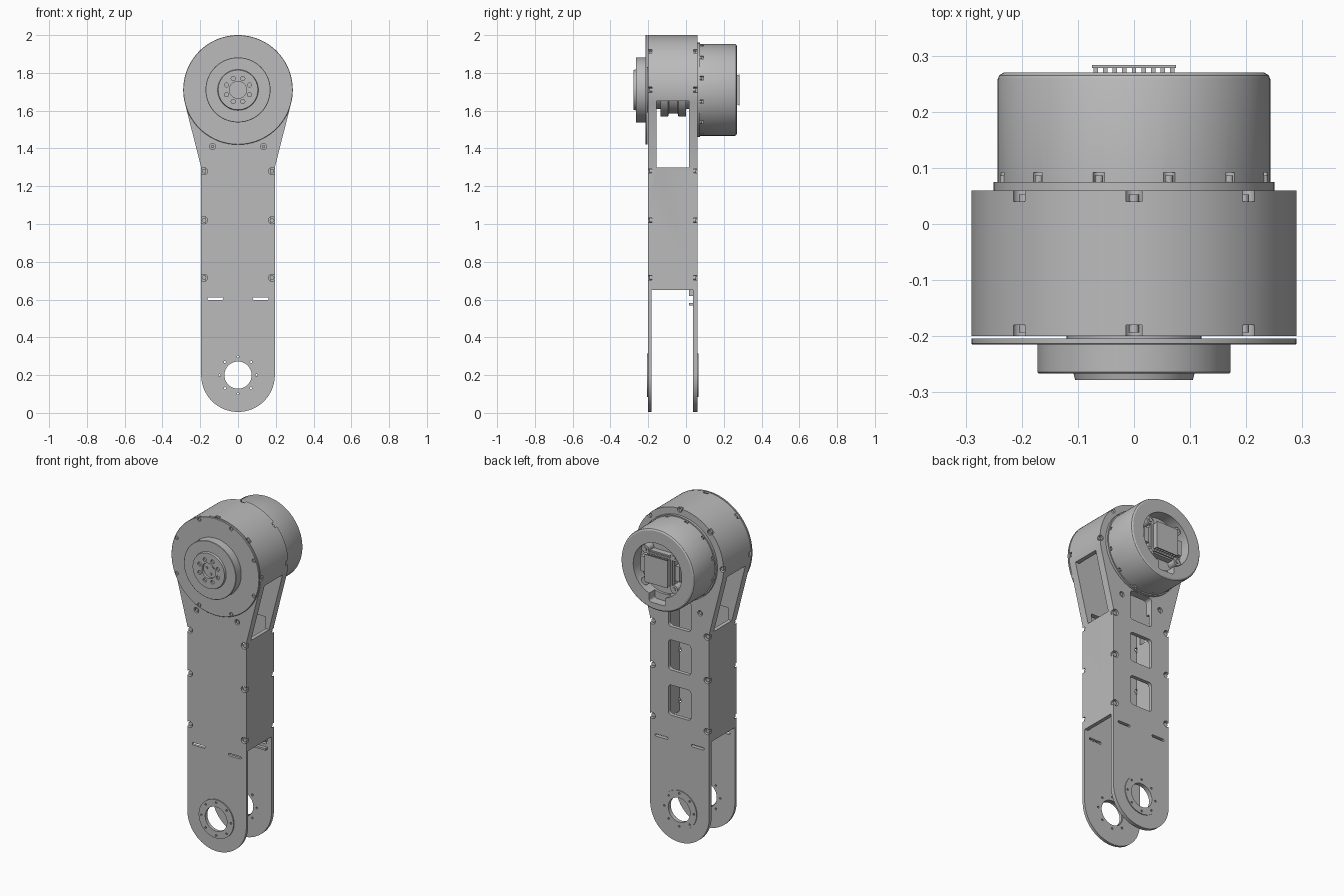
import bpy, bmesh, math
from mathutils import Matrix, Vector

if "Cube" in bpy.data.objects:
    bpy.data.objects.remove(bpy.data.objects["Cube"], do_unlink=True)

grey = bpy.data.materials.new("machined grey")
grey.use_nodes = True
grey.diffuse_color = (0.5, 0.5, 0.5, 1)
grey.node_tree.nodes["Principled BSDF"].inputs["Base Color"].default_value = (0.5, 0.5, 0.5, 1)

HUB = 1.71          # height of the motor axis
FRONT, BACK = -0.2, 0.06
parts = []


def make(name, bm, keep=True):
    bmesh.ops.recalc_face_normals(bm, faces=bm.faces)
    mesh = bpy.data.meshes.new(name)
    bm.to_mesh(mesh)
    bm.free()
    mesh.materials.append(grey)
    obj = bpy.data.objects.new(name, mesh)
    bpy.context.scene.collection.objects.link(obj)
    if keep:
        parts.append(obj)
    return obj


def add_prism(bm, outline, y0, y1):
    """Extrude an x-z outline along y."""
    face = bm.faces.new([bm.verts.new((x, y0, z)) for x, z in outline])
    new = bmesh.ops.extrude_face_region(bm, geom=[face])["geom"]
    verts = [v for v in new if isinstance(v, bmesh.types.BMVert)]
    bmesh.ops.translate(bm, vec=(0, y1 - y0, 0), verts=verts)


def arc(x, z, r, a0, a1, n):
    return [(x + r * math.cos(math.radians(a0 + (a1 - a0) * i / n)),
             z + r * math.sin(math.radians(a0 + (a1 - a0) * i / n))) for i in range(n + 1)]


def disc(x, z, r, n=24):
    return arc(x, z, r, 0, 360, n)[:-1]


def rect(x, z, w, h, r=0):
    """Rectangle of half sizes w and h, with corner radius r."""
    if not r:
        return [(x - w, z - h), (x + w, z - h), (x + w, z + h), (x - w, z + h)]
    corners = [(1, 1, 0), (-1, 1, 90), (-1, -1, 180), (1, -1, 270)]
    return [p for sx, sz, a in corners
            for p in arc(x + sx * (w - r), z + sz * (h - r), r, a, a + 90, 6)]


def prisms(name, outlines, spans, keep=True):
    bm = bmesh.new()
    for y0, y1 in spans:
        for o in outlines:
            add_prism(bm, o, y0, y1)
    return make(name, bm, keep)


def cut(obj, outlines, *spans):
    """Subtract prisms from the object and bake the result."""
    cutter = prisms("cutter", outlines, spans, False)
    cutter.hide_render = True
    mod = obj.modifiers.new("cut", "BOOLEAN")
    mod.operation, mod.solver, mod.object = "DIFFERENCE", "EXACT", cutter
    graph = bpy.context.evaluated_depsgraph_get()
    graph.update()
    baked = bpy.data.meshes.new_from_object(obj.evaluated_get(graph))
    obj.modifiers.clear()
    obj.data = baked
    bpy.data.objects.remove(cutter, do_unlink=True)


def lathe(name, profile, z=HUB, n=96):
    """Revolve (radius, y) points about a y axis at height z."""
    bm = bmesh.new()
    verts = [bm.verts.new((r, y, 0)) for r, y in profile]
    edges = [bm.edges.new(pair) for pair in zip(verts, verts[1:])]
    bmesh.ops.spin(bm, geom=verts + edges, cent=(0, 0, 0), axis=(0, 1, 0),
                   angle=math.tau, steps=n, use_duplicate=False)
    bmesh.ops.remove_doubles(bm, verts=bm.verts, dist=0.0001)
    bmesh.ops.translate(bm, vec=(0, 0, z), verts=bm.verts)
    return make(name, bm)


def ring(radius, count, start=0, z=HUB):
    return [(radius * math.cos(math.radians(start + 360 * i / count)),
             z + radius * math.sin(math.radians(start + 360 * i / count))) for i in range(count)]


def discs(points, r, n=16):
    return [disc(x, z, r, n) for x, z in points]


# Arm body: one outline from the rounded foot to the motor drum
outline = arc(0, HUB, 0.29, -15, 195, 64) + [(-0.195, 1.3)] \
    + arc(0, 0.2, 0.195, 180, 360, 40) + [(0.195, 1.3)]
body = prisms("arm_body", [outline], [(FRONT, BACK)])
cut(body, [rect(0, 0.25, 0.5, 0.4)], (-0.183, 0.037))
cut(body, [rect(0, 0.95, 0.172, 0.42)], (-0.183, 0.037))
cut(body, [rect(0, 1.475, 0.5, 0.175)], (-0.155, 0.015))
cut(body, [disc(0, HUB, 0.265, 64)], (-0.155, 0.015))

# Openings: rear windows, fork slots, bearing holes and bolt holes
cut(body, [rect(0, z, 0.075, 0.09, 0.02) for z in (0.84, 1.11, 1.37)], (0, 0.1))
cut(body, [rect(s * 0.12, 0.605, 0.042, 0.007, 0.006) for s in (-1, 1)], (-0.3, -0.1), (0.0, 0.2))
cut(body, [disc(0, 0.2, 0.075, 48)], (-0.3, -0.1), (0.0, 0.2))
cut(body, discs(ring(0.098, 8, 0, 0.2), 0.006, 10), (-0.3, -0.1), (0.0, 0.2))
cut(body, discs([(s * 0.135, 1.41) for s in (-1, 1)], 0.016), (-0.3, -0.185), (0.045, 0.2))

# Screw pockets along the edges, with their screw heads
side_screws = [(s * 0.18, z) for s in (-1, 1) for z in (0.715, 1.02, 1.28)]
drum_screws = [p for p in ring(0.283, 8) if p[1] > 1.6]
cut(body, discs(side_screws, 0.019), (-0.3, -0.181), (0.04, 0.2))
cut(body, discs(drum_screws, 0.016), (-0.3, -0.18), (0.04, 0.2))
prisms("edge_screws", discs(side_screws, 0.012), [(-0.193, -0.178), (0.037, 0.053)])
prisms("drum_screws", discs(ring(0.277, 8)[:5], 0.009), [(-0.193, -0.178), (0.037, 0.053)])
prisms("shoulder_screws", discs([(s * 0.135, 1.41) for s in (-1, 1)], 0.009),
       [(-0.196, -0.18), (0.04, 0.056)])

# Bearing collars on both fork plates
for name, y0, y1 in (("front_collar", -0.207, -0.19), ("rear_collar", 0.045, 0.065)):
    collar = lathe(name, [(0.072, y0), (0.115, y0), (0.115, y1), (0.072, y1), (0.072, y0)], 0.2, 64)
    cut(collar, discs(ring(0.098, 8, 0, 0.2), 0.006, 10), (-0.3, -0.1), (0.0, 0.2))

# Small ledges inside the rear fork plate
prisms("fork_ledges", [rect(s * 0.12, 0.575, 0.05, 0.006) for s in (-1, 1)], [(0.017, 0.04)])
prisms("box_ledges", [rect(s * 0.12, 0.635, 0.05, 0.016) for s in (-1, 1)], [(0.015, 0.04)])

# Gear core inside the drum
lathe("gear_core", [(0, -0.16), (0.1, -0.16), (0.1, -0.135), (0.14, -0.135), (0.14, -0.095),
                    (0.125, -0.09), (0.125, -0.045), (0.14, -0.04), (0.14, 0), (0.1, 0),
                    (0.1, 0.02), (0, 0.02)])

# Front cover with stepped output flange
cover = lathe("front_cover", [(0, -0.198), (0.12, -0.198), (0.12, -0.204), (0.29, -0.204),
                              (0.29, -0.213), (0.288, -0.215), (0.172, -0.215), (0.172, -0.264),
                              (0.17, -0.266), (0.108, -0.266), (0.105, -0.278), (0.045, -0.278),
                              (0.045, -0.262), (0, -0.262)])
cut(cover, discs(ring(0.276, 8, 22.5), 0.011), (-0.3, -0.208))
cut(cover, discs(ring(0.066, 8, 22.5), 0.011), (-0.3, -0.268))
prisms("cover_screws", discs(ring(0.276, 8, 22.5), 0.007), [(-0.213, -0.207)])
prisms("output_screws", discs(ring(0.024, 3, 40), 0.007), [(-0.268, -0.26)])

# Rear motor can with recessed back
can = lathe("motor_can", [(0, 0.05), (0.25, 0.05), (0.25, 0.075), (0.243, 0.075), (0.243, 0.258),
                          (0.24, 0.265), (0.232, 0.27), (0.16, 0.27), (0.16, 0.2), (0, 0.2)])
can_screws = ring(0.24, 12, 15)
cut(can, discs(can_screws, 0.011), (0.075, 0.092))
cut(can, [rect(0, HUB - 0.165, 0.055, 0.035, 0.015)], (0.215, 0.3))
prisms("can_screws", discs(can_screws, 0.007), [(0.07, 0.086)])
prisms("recess_bosses", discs(ring(0.135, 4, 45), 0.024), [(0.19, 0.25)])
prisms("recess_screws", discs(ring(0.135, 4, 45), 0.012), [(0.24, 0.256)])

# Controller stack: base block, pin rows and top board
prisms("controller_base", [rect(0, HUB, 0.09, 0.09, 0.008)], [(0.19, 0.235)])
prisms("controller_board", [rect(0, HUB, 0.082, 0.086)], [(0.242, 0.25)])
prisms("controller_core", [rect(0, HUB, 0.07, 0.07)], [(0.23, 0.268)])
prisms("controller_pins", [rect(-0.068 + i * 0.017, HUB, 0.004, 0.078) for i in range(9)],
       [(0.245, 0.279)])
prisms("controller_top", [rect(0, HUB, 0.075, 0.082)], [(0.278, 0.283)])
prisms("side_connectors", [rect(s * 0.115, HUB, 0.015, 0.045) for s in (-1, 1)], [(0.19, 0.245)])

# Smooth the round surfaces, keep machined edges crisp
bpy.ops.object.select_all(action="DESELECT")
for obj in parts:
    obj.select_set(True)
bpy.context.view_layer.objects.active = body
bpy.ops.object.shade_smooth_by_angle(angle=math.radians(30))
